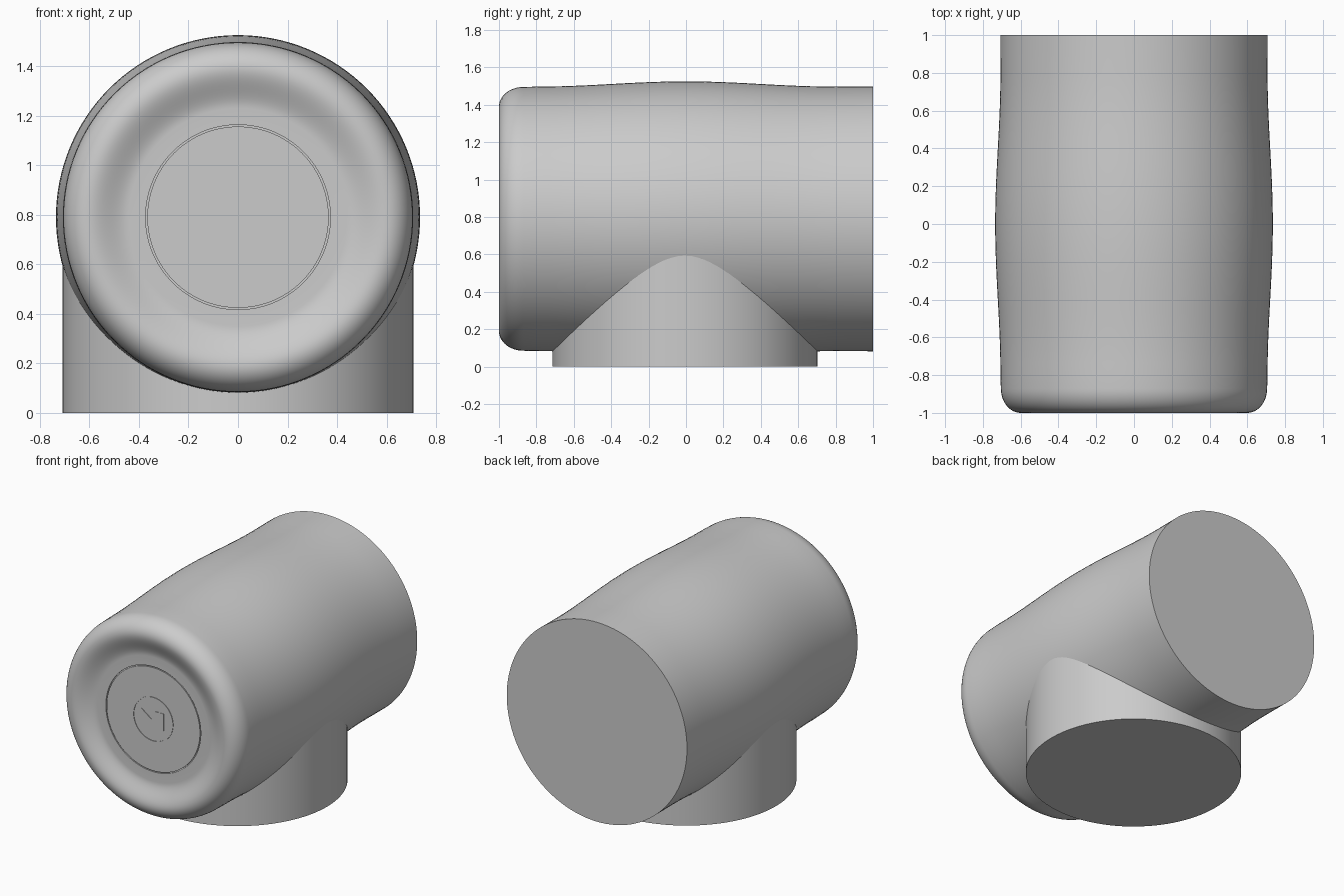
import bpy
import bmesh
from math import cos, sin, pi, radians
from mathutils import Matrix, Vector

if "Cube" in bpy.data.objects:
    bpy.data.objects.remove(bpy.data.objects["Cube"])

AXIS_Z = 0.79
FACE_Y = -0.95

grey = bpy.data.materials.new("plain grey")
grey.use_nodes = True
colour = (0.6, 0.6, 0.6, 1)
grey.diffuse_color = colour
grey.node_tree.nodes["Principled BSDF"].inputs["Base Color"].default_value = colour


def finish(bm, name, angle=30):
    bmesh.ops.remove_doubles(bm, verts=bm.verts, dist=0.0001)
    bmesh.ops.recalc_face_normals(bm, faces=bm.faces)
    mesh = bpy.data.meshes.new(name)
    bm.to_mesh(mesh)
    bm.free()
    mesh.materials.append(grey)
    obj = bpy.data.objects.new(name, mesh)
    bpy.context.collection.objects.link(obj)
    bpy.ops.object.select_all(action="DESELECT")
    obj.select_set(True)
    bpy.context.view_layer.objects.active = obj
    bpy.ops.object.shade_smooth_by_angle(angle=radians(angle))
    return obj


def lathe(name, profile, steps=128, closed=False):
    """Turn (radius, y) points around the horizontal axis of the body."""
    bm = bmesh.new()
    verts = [bm.verts.new((r, y, AXIS_Z)) for r, y in profile]
    edges = [bm.edges.new(pair) for pair in zip(verts, verts[1:])]
    if closed:
        edges.append(bm.edges.new((verts[-1], verts[0])))
    bmesh.ops.spin(bm, geom=verts + edges, cent=(0, 0, AXIS_Z), axis=(0, 1, 0),
                   angle=2 * pi, steps=steps)
    return finish(bm, name)


def plate(name, outline, depth=0.004):
    """Thin flat plate on the front disc, outlined in x and z."""
    bm = bmesh.new()
    face = bm.faces.new([bm.verts.new((x, FACE_Y, AXIS_Z + z)) for x, z in outline])
    new = bmesh.ops.extrude_face_region(bm, geom=[face])["geom"]
    moved = [v for v in new if isinstance(v, bmesh.types.BMVert)]
    bmesh.ops.translate(bm, verts=moved, vec=Vector((0, -depth, 0)))
    return finish(bm, name)


# Body profile: front disc with a fine groove, dished slope, rounded lip, bulged side
profile = [(0, FACE_Y), (0.366, FACE_Y), (0.366, FACE_Y + 0.008),
           (0.373, FACE_Y + 0.008), (0.373, FACE_Y)]
for i in range(13):
    t = i / 12
    profile.append((0.44 + 0.16 * t, FACE_Y - 0.05 * t * t * (3 - 2 * t)))
for i in range(1, 13):
    a = i / 12 * pi / 2
    profile.append((0.6 + 0.105 * sin(a), -0.87 - 0.13 * cos(a)))
for i in range(25):
    y = -0.8 + 1.6 * i / 24
    profile.append((0.707 + 0.028 * cos(pi * y / 1.6) ** 2, y))
profile += [(0.708, 1), (0, 1)]
lathe("body", profile)

# Upright base running into the body
bm = bmesh.new()
bmesh.ops.create_cone(bm, cap_ends=True, segments=128, radius1=0.708, radius2=0.708,
                      depth=0.72, matrix=Matrix.Translation((0, -0.005, 0.36)))
finish(bm, "base")

# Button ring and control symbols on the front disc
lathe("button_ring", [(0.152, FACE_Y), (0.152, FACE_Y - 0.004),
                      (0.157, FACE_Y - 0.004), (0.157, FACE_Y)], 64, True)
plate("play_triangle", [(-0.09, -0.055), (-0.015, 0), (-0.09, 0.055)])
for name, x in (("pause_bar_left", 0.02), ("pause_bar_right", 0.06)):
    plate(name, [(x, -0.06), (x + 0.022, -0.06), (x + 0.022, 0.06), (x, 0.06)])
